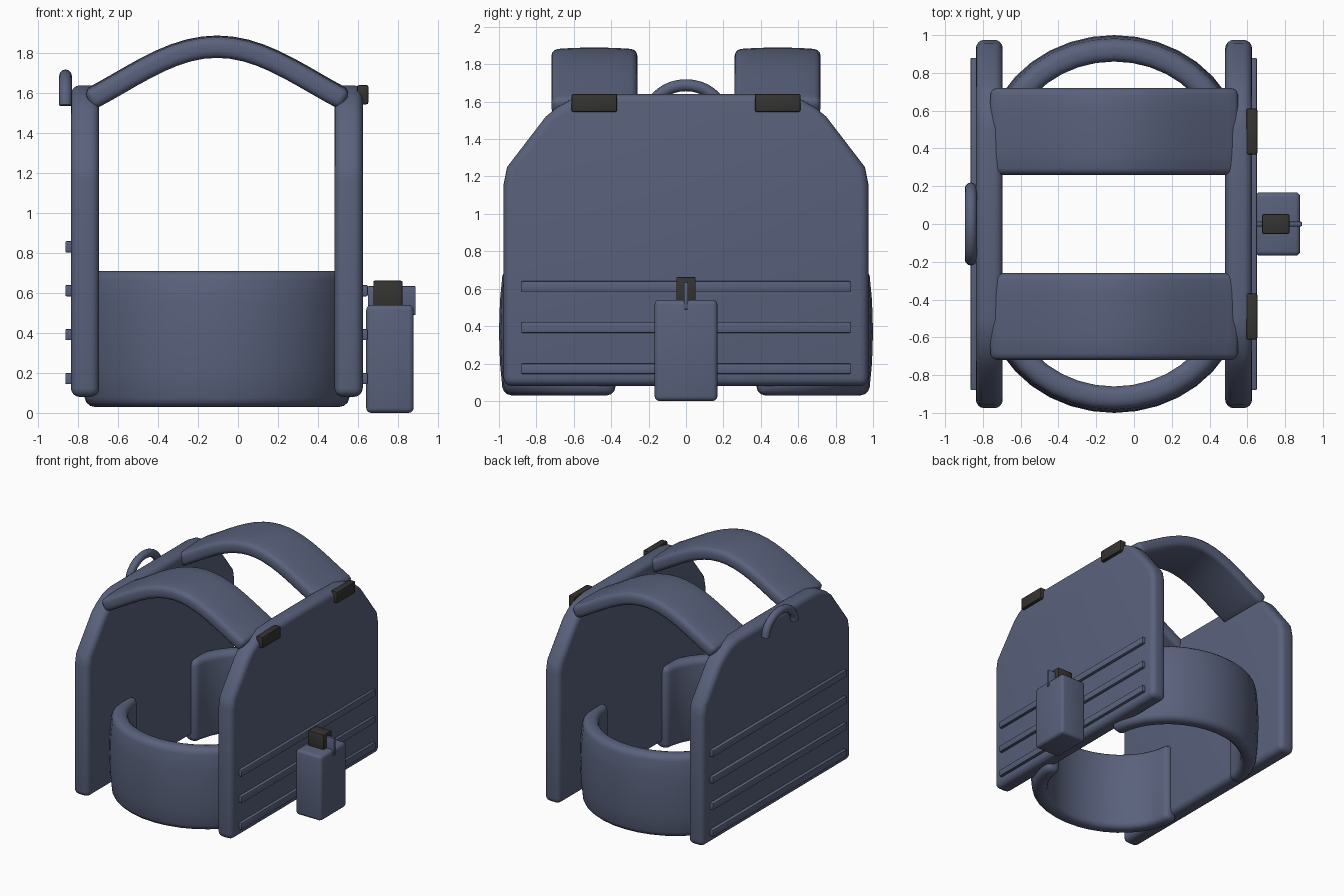
import bpy
import bmesh
from math import sin, cos, pi, radians
from mathutils import Vector

cube = bpy.data.objects.get("Cube")
if cube:
    bpy.data.objects.remove(cube, do_unlink=True)


def material(name, rgb):
    mat = bpy.data.materials.new(name)
    mat.use_nodes = True
    mat.diffuse_color = (*rgb, 1)
    mat.node_tree.nodes["Principled BSDF"].inputs["Base Color"].default_value = (*rgb, 1)
    return mat


FABRIC = material("slate blue fabric", (0.10, 0.12, 0.20))
PLASTIC = material("black plastic", (0.035, 0.034, 0.032))
MID_X = -0.105  # centre between the two panels


def finish(name, bm, mat, bevel=0, segments=3):
    """Turn a bmesh into an object with rounded hard edges and smooth shading."""
    bmesh.ops.recalc_face_normals(bm, faces=bm.faces)
    mesh = bpy.data.meshes.new(name)
    bm.to_mesh(mesh)
    bm.free()
    mesh.materials.append(mat)
    obj = bpy.data.objects.new(name, mesh)
    bpy.context.collection.objects.link(obj)
    bpy.ops.object.select_all(action="DESELECT")
    obj.select_set(True)
    bpy.context.view_layer.objects.active = obj
    if bevel:
        mod = obj.modifiers.new("rounding", "BEVEL")
        mod.width = bevel
        mod.segments = segments
        mod.limit_method = "ANGLE"
        mod.angle_limit = radians(50)
        bpy.ops.object.modifier_apply(modifier=mod.name)
    bpy.ops.object.shade_smooth_by_angle(angle=radians(32))
    return obj


def box(name, low, high, mat, bevel=0.01, segments=2):
    low, high = Vector(low), Vector(high)
    bm = bmesh.new()
    bmesh.ops.create_cube(bm, size=1)
    for v in bm.verts:
        v.co = (low + high) / 2 + v.co * (high - low)
    return finish(name, bm, mat, bevel, segments)


def sweep(name, path, side, section, bevel=0, segments=3):
    """Sweep a closed (side, outward) section along a planar path."""
    bm = bmesh.new()
    side = Vector(side)
    path = [Vector(p) for p in path]
    rings = []
    for i, p in enumerate(path):
        tangent = path[min(i + 1, len(path) - 1)] - path[max(i - 1, 0)]
        out = side.cross(tangent.normalized())
        rings.append([bm.verts.new(p + side * a + out * b) for a, b in section])
    n = len(section)
    for r0, r1 in zip(rings, rings[1:]):
        for k in range(n):
            bm.faces.new((r0[k], r0[(k + 1) % n], r1[(k + 1) % n], r1[k]))
    bm.faces.new(rings[0])
    bm.faces.new(rings[-1])
    return finish(name, bm, FABRIC, bevel, segments)


def padded(w, t, crown):
    """Flat strap section whose outer face is slightly domed."""
    return [(-w, -t), (w, -t), (w, t - crown), (w / 2, t - crown / 4),
            (0, t), (-w / 2, t - crown / 4), (-w, t - crown)]


# Front and back armour panels with cut shoulders
half = [(0.975, 0.08), (0.975, 1.16), (0.957, 1.25), (0.75, 1.52),
        (0.69, 1.57), (0.6, 1.62), (0.5, 1.64)]
outline = half + [(-y, z) for y, z in reversed(half)]
for name, x0, x1 in (("front_panel", 0.483, 0.625), ("back_panel", -0.837, -0.695)):
    bm = bmesh.new()
    face = bm.faces.new([bm.verts.new((x0, y, z)) for y, z in outline])
    extruded = bmesh.ops.extrude_face_region(bm, geom=[face])["geom"]
    bmesh.ops.translate(bm, vec=(x1 - x0, 0, 0),
                        verts=[g for g in extruded if isinstance(g, bmesh.types.BMVert)])
    finish(name, bm, FABRIC, 0.045, 4)

STEPS = 18
for label, s in (("left", 1), ("right", -1)):
    # Arched shoulder strap
    path = []
    for i in range(STEPS + 1):
        d = 0.645 * (2 * i / STEPS - 1)
        path.append((MID_X + d, s * 0.49, 1.834 - 0.178 * (1 - cos(3.25 * d))))
    sweep(label + "_shoulder_strap", path, (0, -1, 0), padded(0.23, 0.056, 0.01), 0.035)

    # Side band curving around the waist
    path = []
    for i in range(STEPS + 1):
        t = s * pi / 2 * (2 * i / STEPS - 1)
        path.append((MID_X + 0.615 * sin(t), s * (0.38 + 0.55 * cos(t)), 0.37))
    sweep(label + "_waist_band", path, (0, 0, 1), padded(0.34, 0.07, 0.022), 0.045)

    # Strap buckle on the front panel
    y = s * 0.49
    box(label + "_buckle", (0.595, y - 0.122, 1.545), (0.653, y + 0.122, 1.642), PLASTIC, 0.01)

# Webbing rows on both panels
for i in range(4):
    z = 0.172 + 0.22 * i
    box(f"back_webbing_{i + 1}", (-0.865, -0.88, z - 0.028), (-0.82, 0.88, z + 0.028), FABRIC, 0.006)
    if i < 3:
        box(f"front_webbing_{i + 1}", (0.61, -0.88, z - 0.028), (0.65, 0.88, z + 0.028), FABRIC, 0.006)

# Carry handle at the top of the back
arc = [pi * i / 16 for i in range(17)]
ring = [2 * pi * k / 12 for k in range(12)]
sweep("carry_handle", [(-0.864, 0.188 * cos(a), 1.54 + 0.148 * sin(a)) for a in arc],
      (1, 0, 0), [(0.032 * cos(a), 0.032 * sin(a)) for a in ring])

# Front pouch with its clip and pull tab
box("pouch", (0.642, -0.168, 0), (0.88, 0.168, 0.54), FABRIC, 0.025, 3)
box("pouch_clip", (0.678, -0.052, 0.52), (0.823, 0.052, 0.662), PLASTIC, 0.006)
box("pouch_pull_tab", (0.65, -0.012, 0.49), (0.89, 0.012, 0.635), FABRIC, 0.005)
